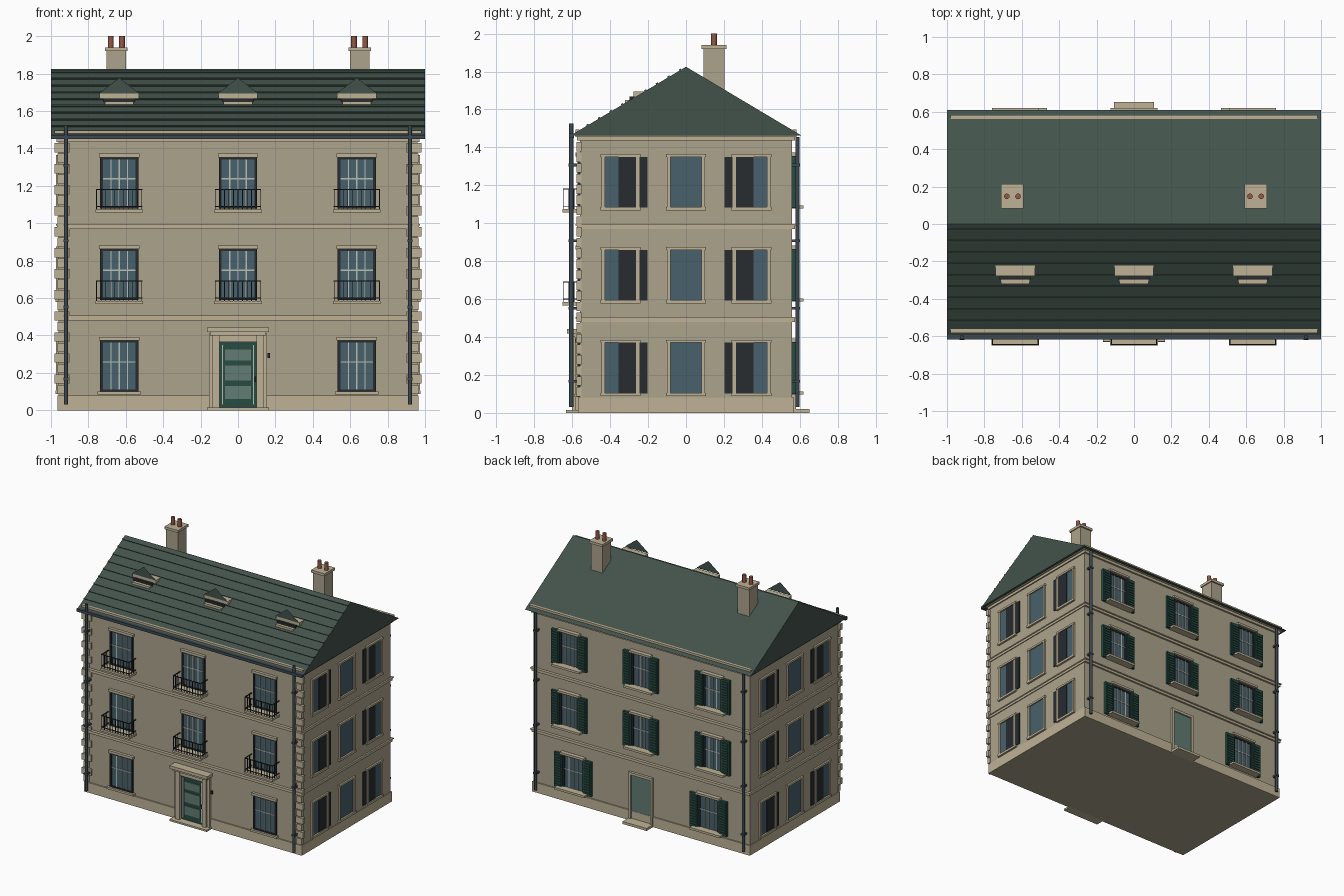
import bpy, bmesh, math
from mathutils import Matrix, Vector

if "Cube" in bpy.data.objects:
    bpy.data.objects.remove(bpy.data.objects["Cube"])


def material(name, r, g, b):
    m = bpy.data.materials.new(name)
    m.diffuse_color = (r, g, b, 1)
    m.use_nodes = True
    m.node_tree.nodes["Principled BSDF"].inputs["Base Color"].default_value = m.diffuse_color
    return m


WALL = material("stucco", .41, .37, .26)
TRIM = material("stone", .52, .45, .31)
ROOF = material("slate", .055, .085, .07)
GLASS = material("glass", .065, .12, .15)
IRON = material("iron", .02, .025, .03)
GREEN = material("green_paint", .02, .07, .055)
PALE = material("pale_green", .12, .2, .17)
WHITE = material("glazing_bar", .5, .52, .47)
CLAY = material("clay", .30, .10, .06)
LEAD = material("lead", .045, .065, .08)


def finish(name, bm, mat):
    me = bpy.data.meshes.new(name)
    bm.to_mesh(me)
    bm.free()
    me.materials.append(mat)
    ob = bpy.data.objects.new(name, me)
    bpy.context.collection.objects.link(ob)
    return ob


def boxes(name, mat, *items, frame=Matrix()):
    """Boxes given as (x0, x1, y0, y1, z0, z1), joined in one object."""
    bm = bmesh.new()
    for x0, x1, y0, y1, z0, z1 in items:
        m = Matrix.Translation(((x0 + x1) / 2, (y0 + y1) / 2, (z0 + z1) / 2))
        s = Matrix.Diagonal((x1 - x0, y1 - y0, z1 - z0, 1))
        bmesh.ops.create_cube(bm, size=1, matrix=frame @ m @ s)
    return finish(name, bm, mat)


def tube(name, mat, x, y, z0, z1, r, sides=12):
    bm = bmesh.new()
    bmesh.ops.create_cone(bm, cap_ends=True, segments=sides, radius1=r, radius2=r, depth=z1 - z0,
                          matrix=Matrix.Translation((x, y, (z0 + z1) / 2)))
    for f in bm.faces:
        f.smooth = len(f.verts) == 4
    return finish(name, bm, mat)


def facade(angle, dist, along):
    """Local frame: x along the wall, -y outwards from the wall face, z up."""
    return Matrix.Rotation(angle, 4, 'Z') @ Matrix.Translation((along, -dist, 0))


FLOORS = (.10, .59, 1.08)
BAYS = (-.635, 0, .635)

# Body, plinth, string courses and cornice
boxes("walls", WALL, (-.96, .96, -.56, .56, 0, 1.46))
boxes("plinth", TRIM, (-.965, .965, -.57, .57, 0, .08))
for z in (.48, .97):
    boxes("string_course", TRIM, (-.967, .967, -.575, .575, z, z + .018),
          (-.972, .972, -.583, .583, z + .018, z + .026))
boxes("cornice", TRIM, (-.97, .97, -.575, .575, 1.435, 1.465), (-.98, .98, -.582, .582, 1.455, 1.484))

# Roof prism with front slate courses
EAVE, RIDGE, HALF = 1.462, 1.825, .61
bm = bmesh.new()
tri = [bm.verts.new((-1, y, z)) for y, z in ((-HALF, EAVE), (HALF, EAVE), (0, RIDGE))]
face = bm.faces.new(tri)
ext = bmesh.ops.extrude_face_region(bm, geom=[face])
bmesh.ops.translate(bm, vec=(2, 0, 0), verts=[v for v in ext["geom"] if isinstance(v, bmesh.types.BMVert)])
bmesh.ops.recalc_face_normals(bm, faces=bm.faces)
finish("roof", bm, ROOF)
pitch = math.atan2(RIDGE - EAVE, HALF)
for i in range(9):
    y = -.03 - i * .061
    z = RIDGE + y * (RIDGE - EAVE) / HALF
    fr = Matrix.Translation((0, y, z)) @ Matrix.Rotation(pitch, 4, 'X')
    boxes("slate_course", ROOF, (-1, 1, -.006, .006, -.004, .006), frame=fr)
for s in (-1, 1):
    boxes("eaves_strip", TRIM, (-.98, .98, s * .572 - .01, s * .572 + .01, 1.46, 1.495))

# Chimneys
for cx in (-.65, .65):
    boxes("chimney", WALL, (cx - .052, cx + .052, .092, .202, 1.6, 1.925))
    boxes("chimney_cap", TRIM, (cx - .06, cx + .06, .082, .214, 1.92, 1.94))
    for d in (-.03, .03):
        tube("chimney_pot", CLAY, cx + d, .148, 1.93, 2.0, .015)

# Dormers: stone box, flat gable, window and sill
for x in BAYS:
    boxes("dormer", TRIM, (x - .105, x + .105, -.278, -.2, 1.62, 1.695))
    boxes("dormer_window", IRON, (x - .083, x + .083, -.297, -.27, 1.62, 1.668))
    boxes("dormer_sill", TRIM, (x - .077, x + .077, -.322, -.29, 1.62, 1.65))
    bm = bmesh.new()
    bm.faces.new([bm.verts.new(v) for v in
                  ((x - .107, -.284, 1.695), (x + .107, -.284, 1.695), (x, -.284, 1.777))])
    finish("dormer_gable", bm, ROOF)

# Front gutter, downpipes and brackets
boxes("gutter", LEAD, (-1, 1, -.618, -.59, 1.45, 1.472))
for s in (-1, 1):
    tube("front_downpipe", LEAD, s * .92, -.605, .03, 1.525, .011)
    tube("rear_downpipe", LEAD, s * .92, .588, .03, 1.455, .011)
    for z in (.16, .545, .9, 1.3):
        for y0, y1 in ((-.619, -.56), (.56, .602)):
            boxes("pipe_bracket", LEAD, (s * .92 - .014, s * .92 + .014, y0, y1, z, z + .014))

# Quoins on the front corners
for s in (-1, 1):
    blocks = []
    for i in range(24):
        z = .087 + i * .0562
        outer, inner = (.98, .90) if i % 2 else (.966, .925)
        a, b = sorted((s * outer, s * inner))
        blocks.append((a, b, -.578, -.552, z, z + .049))
    boxes("quoins", TRIM, *blocks)


def sash(fr, z, w):
    """Glass, dark frame and glazing bars of one window."""
    boxes("window_glass", GLASS, (-w, w, -.004, .02, z, z + .27), frame=fr)
    boxes("window_frame", IRON, (-w - .014, -w, -.012, .02, z, z + .275), (w, w + .014, -.012, .02, z, z + .275),
          (-w, w, -.012, .02, z + .262, z + .275), (-w, w, -.012, .02, z, z + .01), frame=fr)
    bars = [(x - .003, x + .003, -.009, .01, z + .01, z + .262) for x in (-w * .5, 0, w * .5)]
    boxes("glazing_bars", WHITE, *bars, (-w, w, -.009, .01, z + .155, z + .162), frame=fr)


# Front windows with balconies above the ground floor
for x in BAYS:
    fr = facade(0, .56, x)
    for n, z in enumerate(FLOORS):
        if n == 0 and x == 0:
            continue
        sash(fr, z, .088)
        boxes("window_lintel", TRIM, (-.108, .108, -.022, .01, z + .272, z + .292), frame=fr)
        if n == 0:
            boxes("window_sill", TRIM, (-.117, .117, -.028, .01, z - .016, z), frame=fr)
            continue
        boxes("balcony_slab", TRIM, (-.127, .127, -.09, .01, z - .023, z - .006), frame=fr)
        rails = []
        for h, t in ((z + .008, .004), (z + .098, .006)):
            rails.append((-.124, .124, -.088, -.082, h, h + t))
            rails += [(e - .003, e + .003, -.088, 0, h, h + t) for e in (-.121, .121)]
        rails += [(-.123 + i * .0242, -.119 + i * .0242, -.087, -.083, z - .01, z + .1) for i in range(11)]
        rails += [(e - .002, e + .002, y - .002, y + .002, z - .01, z + .1)
                  for e in (-.121, .121) for y in (-.057, -.03)]
        boxes("balcony_railing", IRON, *rails, frame=fr)

# Front door with surround, panels, handle, bell and step
boxes("door_surround", TRIM, (-.135, -.1, -.6, -.55, 0, .41), (.1, .135, -.6, -.55, 0, .41),
      (-.1, .1, -.59, -.55, .365, .41))
boxes("door_pilasters", TRIM, (-.155, -.13, -.585, -.55, 0, .41), (.13, .155, -.585, -.55, 0, .41))
boxes("door_entablature", TRIM, (-.15, .15, -.612, -.55, .4, .42), (-.167, .167, -.628, -.55, .418, .442))
boxes("front_door", GREEN, (-.1, .1, -.573, -.55, .01, .365))
boxes("door_panels", PALE, *[(-.07, .07, -.58, -.56, a, b) for a, b in ((.06, .13), (.16, .24), (.265, .325))])
boxes("door_edge_strips", WHITE, *[(s * .082 - .003, s * .082 + .003, -.578, -.56, .03, .35) for s in (-1, 1)])
boxes("door_handle", IRON, (.088, .096, -.592, -.57, .15, .18))
boxes("door_bell", IRON, (.157, .172, -.572, -.55, .28, .305))
boxes("front_step", TRIM, (-.165, .165, -.632, -.55, 0, .014))

# Rear windows with louvred shutters, wider on the ground floor
for n, z in enumerate(FLOORS):
    for x in (-.6, .6) if n == 0 else BAYS:
        fr = facade(math.pi, .56, x)
        w, sh = (.075, .155) if n else (.085, .165)
        sash(fr, z, w - .008)
        boxes("rear_hood", TRIM, (-w - .02, w + .02, -.032, .01, z + .275, z + .292), frame=fr)
        boxes("rear_sill", TRIM, (-w - .05, w + .05, -.06, .01, z - .003, z + .014), frame=fr)
        for s in (-1, 1):
            a, b = sorted((s * (w + .008), s * sh))
            boxes("shutter", GREEN, (a, b, -.02, .005, z, z + .275), frame=fr)
            boxes("shutter_louvres", GREEN, *[(a + .01, b - .01, -.026, -.015, z + .015 + i * .021, z + .027 + i * .021)
                                              for i in range(12)], frame=fr)

# Rear door
boxes("rear_door", PALE, (-.085, .085, .55, .568, .02, .37))
boxes("rear_door_frame", TRIM, (-.105, -.085, .55, .58, 0, .39), (.085, .105, .55, .58, 0, .39),
      (-.085, .085, .55, .58, .37, .39))
boxes("rear_step", TRIM, (-.107, .107, .55, .652, 0, .02))

# Side windows; outer ones have dark shutters folded towards the middle
for side in (-1, 1):
    for z in FLOORS:
        for y in (-.345, 0, .345):
            fr = facade(side * math.pi / 2, .96, y * side)
            boxes("side_glass", GLASS, (-.085, .085, -.003, .01, z, z + .275), frame=fr)
            boxes("side_frame", TRIM, (-.1, -.082, -.012, .01, z, z + .28), (.082, .1, -.012, .01, z, z + .28),
                  (-.105, .105, -.014, .01, z + .27, z + .285), (-.105, .105, -.016, .01, z - .012, z + .006),
                  frame=fr)
            if y:
                d = -1 if y * side > 0 else 1
                a, b = sorted((d * -.012, d * .142))
                boxes("side_shutter", IRON, (a, b, -.007, .01, z + .003, z + .27), frame=fr)
